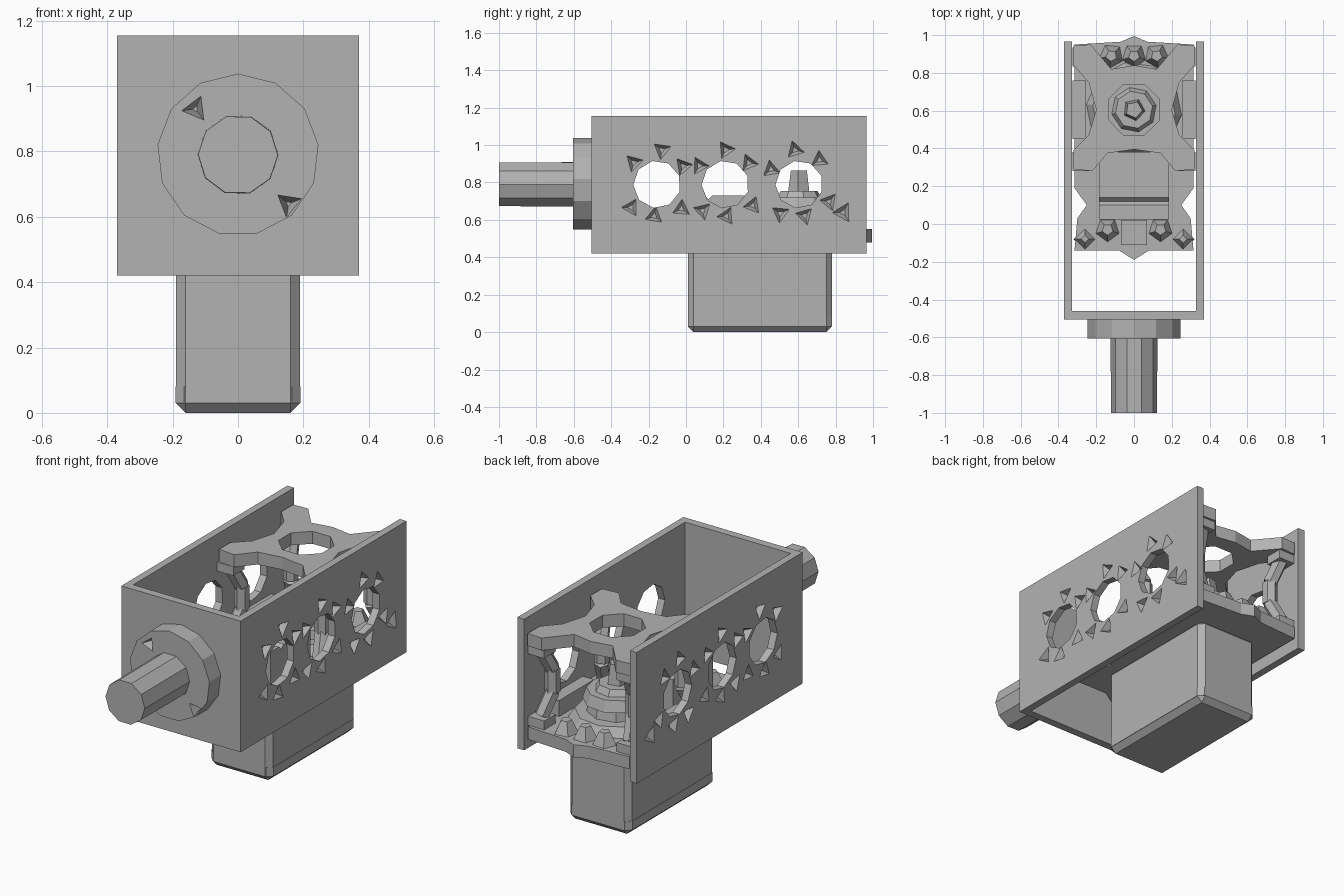
import bpy, bmesh, math
from mathutils import Matrix, Vector

if "Cube" in bpy.data.objects:
    bpy.data.objects.remove(bpy.data.objects["Cube"])

GREY = bpy.data.materials.new("plain_grey")
GREY.use_nodes = True
GREY.diffuse_color = (0.45, 0.45, 0.45, 1)
for node in GREY.node_tree.nodes:
    if node.type == 'BSDF_PRINCIPLED':
        node.inputs["Base Color"].default_value = (0.45, 0.45, 0.45, 1)


def finish(name, bm):
    bmesh.ops.recalc_face_normals(bm, faces=bm.faces)
    me = bpy.data.meshes.new(name)
    bm.to_mesh(me)
    bm.free()
    me.materials.append(GREY)
    ob = bpy.data.objects.new(name, me)
    bpy.context.collection.objects.link(ob)
    return ob


def prism(name, outline, z0, z1):
    """Upright prism from a plan outline."""
    bm = bmesh.new()
    face = bm.faces.new([bm.verts.new((x, y, z0)) for x, y in outline])
    ext = bmesh.ops.extrude_face_region(bm, geom=[face])["geom"]
    verts = [v for v in ext if isinstance(v, bmesh.types.BMVert)]
    bmesh.ops.translate(bm, verts=verts, vec=(0, 0, z1 - z0))
    return finish(name, bm)


def box(name, x0, x1, y0, y1, z0, z1):
    return prism(name, [(x0, y0), (x1, y0), (x1, y1), (x0, y1)], z0, z1)


def tube(name, start, end, r0, r1, sides, turn=0.0):
    """Straight cylinder or cone between two points."""
    a, b = Vector(start), Vector(end)
    d = b - a
    bm = bmesh.new()
    m = (Matrix.Translation((a + b) / 2) @ d.to_track_quat('Z', 'Y').to_matrix().to_4x4()
         @ Matrix.Rotation(turn, 4, 'Z'))
    bmesh.ops.create_cone(bm, cap_ends=True, segments=sides, radius1=r0, radius2=r1,
                          depth=d.length, matrix=m)
    return finish(name, bm)


def cut(ob, cutters):
    """Subtract cutters from a part and remove them."""
    for c in cutters:
        mod = ob.modifiers.new("cut", 'BOOLEAN')
        mod.operation, mod.solver, mod.object = 'DIFFERENCE', 'EXACT', c
    dg = bpy.context.evaluated_depsgraph_get()
    me = bpy.data.meshes.new_from_object(ob.evaluated_get(dg))
    ob.modifiers.clear()
    ob.data = me
    for c in cutters:
        bpy.data.objects.remove(c)


# Open bracket: front wall and two side walls
AXIS = 0.79
W, T = 0.37, 0.042
bracket = prism("bracket", [(-W, 0.965), (-W, -0.505), (W, -0.505), (W, 0.965),
                            (W - T, 0.965), (W - T, -0.46), (T - W, -0.46),
                            (T - W, 0.965)], 0.42, 1.155)
cutters = []
for y in (-0.155, 0.21, 0.605):
    cutters.append(tube("wall_hole", (-1, y, AXIS), (1, y, AXIS), 0.127, 0.127, 9, 0.2))
    # Torn triangular pits around each hole
    for k, deg in enumerate((38, 85, 140, 225, 268, 318)):
        a = math.radians(deg + y * 20)
        r = 0.185 if k % 2 else 0.17
        py, pz = y + r * math.cos(a), AXIS + r * math.sin(a)
        for s in (-1, 1):
            cutters.append(tube("pit", (s * 0.38, py, pz), (s * 0.338, py, pz),
                                0.062, 0.02, 3, a * 2.3))
for s in (-1, 1):
    cutters.append(tube("pit", (s * 0.38, 0.84, 0.64), (s * 0.336, 0.84, 0.64), 0.07, 0.02, 3, 0.5))
cut(bracket, cutters)

# Shaft and flange on the front wall
flange = tube("flange", (0, -0.5, AXIS), (0, -0.605, AXIS), 0.248, 0.248, 13)
cut(flange, [tube("pit", (x, -0.62, z), (x, -0.54, z), 0.05, 0.01, 3, t)
             for x, z, t in ((-0.13, 0.93, 0.4), (0.155, 0.64, 1.2))])
tube("shaft", (0, -0.6, AXIS), (0, -1, AXIS), 0.124, 0.122, 10, 0.3)

# Chamfered block hanging below
block = box("lower_block", -0.19, 0.19, 0.01, 0.78, 0, 0.5)
bev = block.modifiers.new("chamfer", 'BEVEL')
bev.width, bev.segments = 0.03, 1
rim = prism("block_rim", [(-0.165, 0.012), (0.165, 0.012), (0.192, 0.04), (0.192, 0.75),
                          (0.165, 0.78), (-0.165, 0.78), (-0.192, 0.75), (-0.192, 0.04)],
            0.03, 0.08)

# Base plate with pointed ends
half = [(0, -0.19), (0.08, -0.14), (0.315, -0.14), (0.3, 0.03), (0.25, 0.1),
        (0.315, 0.19), (0.315, 0.95), (0.07, 0.965), (0, 0.995)]


def mirrored(points):
    return points + [(-x, y) for x, y in reversed(points) if x > 0]


prism("base_plate", mirrored(half), 0.48, 0.55)
box("front_lug", -0.07, 0.07, -0.11, 0.02, 0.54, 0.62)
for s in (-1, 1):
    tube("front_bolt", (s * 0.14, -0.03, 0.54), (s * 0.14, -0.03, 0.61), 0.07, 0.03, 5)
    tube("corner_bolt", (s * 0.26, -0.08, 0.54), (s * 0.26, -0.08, 0.6), 0.06, 0.02, 4)

# Raised box on the base, with a sloped groove across its top
housing = box("housing", -0.185, 0.185, 0.025, 0.38, 0.54, 0.73)
cut(housing, [tube("groove", (-0.3, 0.12, 0.745), (0.3, 0.12, 0.745), 0.035, 0.035, 4)])

# Stepped hub with a tapered post
C = 0.605
for name, z0, z1, r0, r1, n in (("hub_foot", 0.54, 0.6, 0.26, 0.22, 10),
                                ("hub_neck", 0.6, 0.66, 0.16, 0.15, 9),
                                ("hub_disc", 0.66, 0.72, 0.18, 0.16, 10),
                                ("hub_cap", 0.72, 0.755, 0.12, 0.1, 8),
                                ("hub_post", 0.75, 0.865, 0.06, 0.045, 5)):
    tube(name, (0, C, z0), (0, C, z1), r0, r1, n, 0.2)

# Cross shaped top plate with a round opening
half = [(0, 0.395), (0.14, 0.375), (0.22, 0.28), (0.32, 0.29), (0.32, 0.39), (0.24, 0.47),
        (0.2, C), (0.24, 0.75), (0.32, 0.84), (0.32, 0.945), (0.23, 0.95), (0.12, 0.82),
        (0, 0.84)]
top = prism("top_plate", mirrored(half), 1.0, 1.07)
cut(top, [tube("opening", (0, C, 0.9), (0, C, 1.2), 0.145, 0.145, 8, 0.39)])

# Four bowed legs with pads carry the top plate
for s in (-1, 1):
    for y, d in ((0.33, 1), (0.885, -1)):
        tag = ("left" if s > 0 else "right") + ("_front" if d > 0 else "_rear")
        path = [(s * 0.275, y, 0.6), (s * 0.25, y + d * 0.06, 0.72),
                (s * 0.25, y + d * 0.06, 0.85), (s * 0.275, y, 0.97)]
        for i, (p, q) in enumerate(zip(path, path[1:])):
            tube(f"{tag}_leg_{i + 1}", p, q, 0.04, 0.04, 6)
        for z in (0.55, 0.95):
            box(f"{tag}_pad", s * 0.275 - 0.05, s * 0.275 + 0.05, y - 0.05, y + 0.05, z, z + 0.05)
    # Side rails between the legs
    box("side_rail", s * 0.29 - 0.035, s * 0.29 + 0.035, 0.45, 0.76, 0.54, 0.64)

# Bolted brace at the rear edge
for x in (-0.12, 0, 0.12):
    tube("rear_bolt", (x, 0.89, 0.54), (x, 0.89, 0.62), 0.07, 0.03, 5, x)
